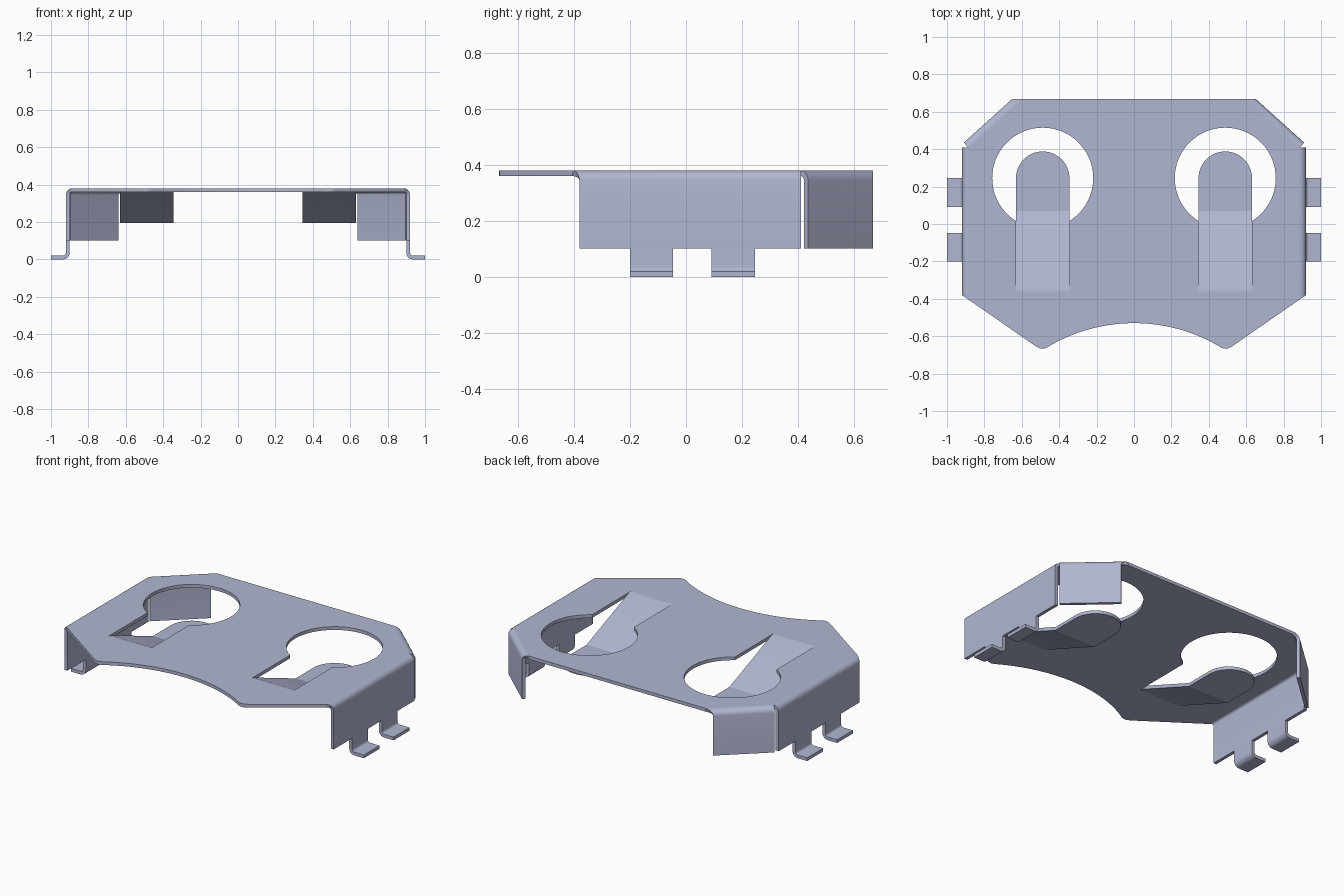
import bpy, bmesh, math
from mathutils import Vector

if "Cube" in bpy.data.objects:
    bpy.data.objects.remove(bpy.data.objects["Cube"])

T = 0.02        # sheet thickness
TOP = 0.38      # height of the upper surface
R = 0.035       # outer bend radius
BEND = 0.885    # x where the side bend begins
EDGE = BEND + R
BACK = 0.667

metal = bpy.data.materials.new("blue_grey_metal")
metal.use_nodes = True
colour = (0.44, 0.47, 0.64, 1)
metal.diffuse_color = colour
metal.node_tree.nodes["Principled BSDF"].inputs["Base Color"].default_value = colour


def finish(name, bm, mirror=True):
    """Turn an outer surface into sheet metal, optionally on both sides."""
    mesh = bpy.data.meshes.new(name)
    bm.to_mesh(mesh)
    bm.free()
    obj = bpy.data.objects.new(name, mesh)
    bpy.context.collection.objects.link(obj)
    mesh.materials.append(metal)
    bpy.ops.object.select_all(action='DESELECT')
    obj.select_set(True)
    bpy.context.view_layer.objects.active = obj
    solid = obj.modifiers.new("thickness", 'SOLIDIFY')
    solid.thickness = T
    solid.offset = -1
    solid.use_even_offset = True
    if mirror:
        obj.modifiers.new("mirror", 'MIRROR')
    for mod in list(obj.modifiers):
        bpy.ops.object.modifier_apply(modifier=mod.name)
    bpy.ops.object.shade_smooth_by_angle(angle=math.radians(18))
    return obj


def ribbon(name, rows):
    """Skin a list of (start, end) point pairs."""
    bm = bmesh.new()
    pairs = [(bm.verts.new(a), bm.verts.new(b)) for a, b in rows]
    for (s0, e0), (s1, e1) in zip(pairs, pairs[1:]):
        bm.faces.new((s0, s1, e1, e0))
    bmesh.ops.remove_doubles(bm, verts=bm.verts, dist=1e-5)
    return finish(name, bm)


def down_bend(n=6):
    """(outward distance, height) along a bend from flat to vertical."""
    for i in range(n + 1):
        a = math.pi / 2 * i / n
        yield R * math.sin(a), TOP - R + R * math.cos(a)


# Keyhole opening: round hole joined to a slot
CX, CY, HOLE_R, SLOT, SLOT_Y = 0.488, 0.245, 0.27, 0.143, -0.36
half = math.asin(SLOT / HOLE_R)
keyhole = [(CX - SLOT, SLOT_Y), (CX + SLOT, SLOT_Y)]
for i in range(57):
    a = -math.pi / 2 + half + (2 * math.pi - 2 * half) * i / 56
    keyhole.append((CX + HOLE_R * math.cos(a), CY + HOLE_R * math.sin(a)))

# Corner flange directions
outer_end = Vector((0.91, 0.435))
along = Vector((0.742, -0.67)).normalized()
outward = Vector((-along.y, along.x))
bend_end = outer_end - outward * R


def at_back(p):
    """Slide a point along the chamfer to the back edge."""
    return p + along * ((BACK - p.y) / along.y)


# Top plate, with scooped front edge and rounded front points
right = []
for i in range(13):
    x = 0.44 * i / 12
    right.append((x, -1.43 + math.sqrt(0.81 - x * x)))
right += [(0.462, -0.659), (0.475, -0.664), (0.49, -0.667), (0.507, -0.664), (0.525, -0.654)]
right += [(BEND, -0.404), (BEND, 0.408), tuple(bend_end), tuple(at_back(bend_end))]
outline = right + [(-x, y) for x, y in reversed(right) if x > 0]
bm = bmesh.new()
for loop in (outline, keyhole, [(-x, y) for x, y in keyhole]):
    vs = [bm.verts.new((x, y, TOP)) for x, y in loop]
    for i, v in enumerate(vs):
        bm.edges.new((v, vs[(i + 1) % len(vs)]))
bmesh.ops.triangle_fill(bm, use_beauty=True, edges=bm.edges[:], normal=(0, 0, 1))
bm.normal_update()
for f in bm.faces:
    if f.normal.z < 0:
        f.normal_flip()
finish("top_plate", bm, mirror=False)

# Side flanges
rows = []
for d, z in list(down_bend()) + [(R, 0.105)]:
    rows.append(((BEND + d, -0.38 - (R - d) * 0.69, z), (BEND + d, 0.41, z)))
ribbon("side_flanges", rows)

# Mounting feet: drop from the flange and turn outward
foot = [(EDGE, 0.105)]
r = 0.015
for i in range(7):
    a = math.pi / 2 * i / 6
    foot.append((EDGE + r - r * math.cos(a), T + r - r * math.sin(a)))
foot.append((1.0, T))
for name, y0, y1 in (("front_feet", -0.2, -0.047), ("rear_feet", 0.09, 0.245)):
    ribbon(name, [((x, y0, z), (x, y1, z)) for x, z in foot])

# Angled flanges on the back corners
rows = []
for d, z in list(down_bend()) + [(R, 0.105)]:
    p = bend_end + outward * d
    q = at_back(p)
    rows.append(((p.x, p.y, z), (q.x, q.y, z)))
ribbon("corner_flanges", rows)

# Spring tongues: slope down through the slot, then a flat round tip
low = 0.215
path = [(SLOT_Y, TOP, SLOT), (-0.335, 0.375, SLOT), (0.07, low, SLOT)]
for i in range(13):
    a = math.pi / 2 * i / 12
    path.append((CY + SLOT * math.sin(a), low, SLOT * math.cos(a)))
ribbon("spring_tongues", [((CX + w, y, z), (CX - w, y, z)) for y, z, w in path])

# Lower rims of the side and corner flanges sit at the same height
for name in ("side_flanges", "corner_flanges"):
    for v in bpy.data.objects[name].data.vertices:
        if v.co.z < 0.11:
            v.co.z = 0.102
